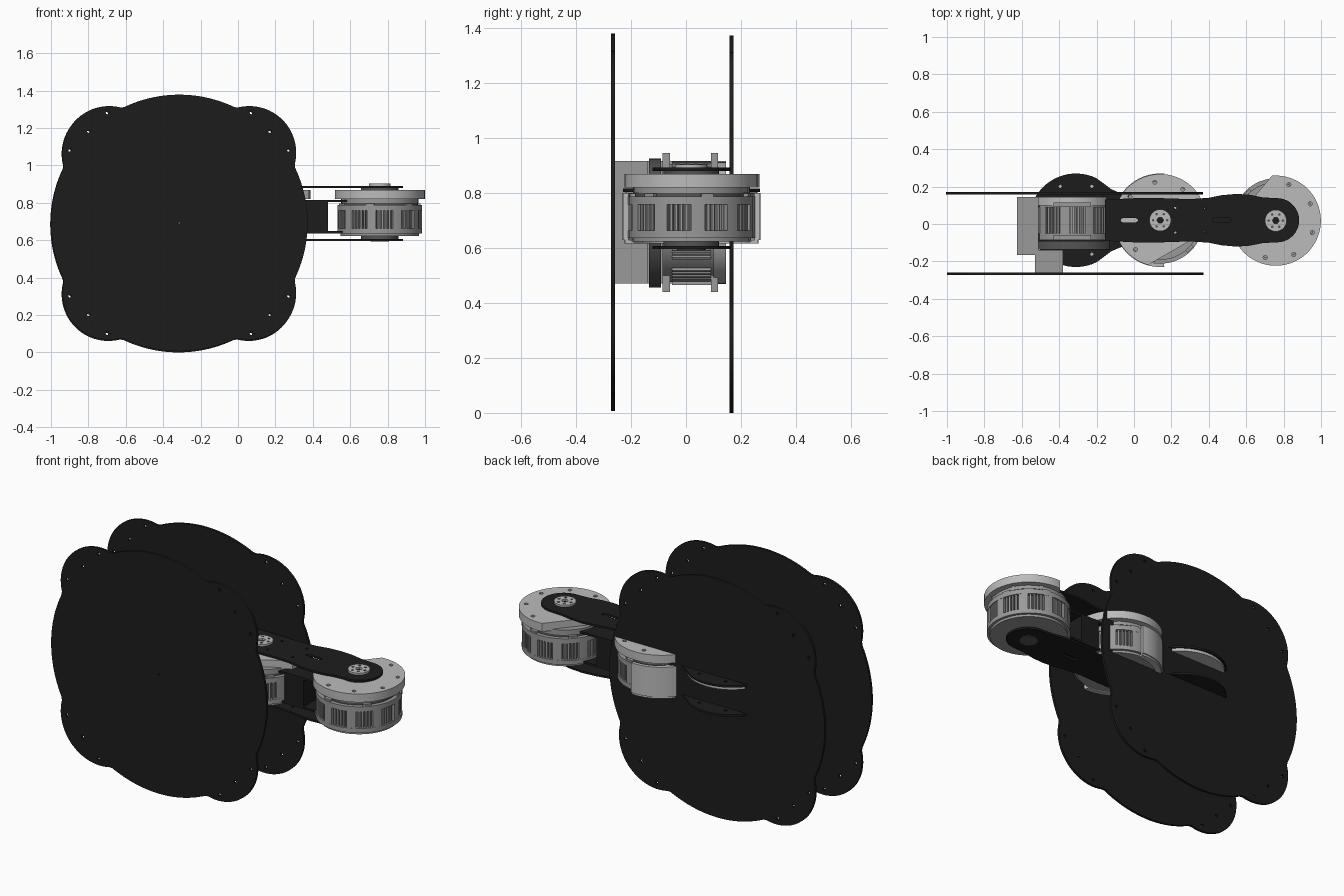
import bpy, bmesh
from math import sin, cos, pi, radians, sqrt

if "Cube" in bpy.data.objects:
    bpy.data.objects.remove(bpy.data.objects["Cube"])


def material(name, value):
    m = bpy.data.materials.new(name)
    m.use_nodes = True
    col = (value, value, value, 1)
    m.diffuse_color = col
    m.node_tree.nodes["Principled BSDF"].inputs["Base Color"].default_value = col
    return m


BLACK = material("carbon black", 0.012)
GUN = material("gunmetal", 0.09)
GREY = material("machined grey", 0.32)
LIGHT = material("light aluminium", 0.5)


def circle(cx, cy, r, n=48):
    return [(cx + r * cos(2 * pi * i / n), cy + r * sin(2 * pi * i / n)) for i in range(n)]


def sector(cx, cy, r0, r1, a0, a1, n=4):
    """Closed outline of a ring segment, angles in degrees."""
    angles = [radians(a0 + (a1 - a0) * i / n) for i in range(n + 1)]
    return ([(cx + r1 * cos(a), cy + r1 * sin(a)) for a in angles]
            + [(cx + r0 * cos(a), cy + r0 * sin(a)) for a in reversed(angles)])


def rect(x0, x1, y0, y1):
    return [(x0, y0), (x1, y0), (x1, y1), (x0, y1)]


def prism(name, loops, lo, hi, mat, axis="Z"):
    """Extrude outlines (inner outlines become holes) along z, or along y."""
    cu = bpy.data.curves.new(name, "CURVE")
    cu.dimensions, cu.fill_mode, cu.extrude = "2D", "BOTH", (hi - lo) / 2
    for loop in loops:
        s = cu.splines.new("POLY")
        s.points.add(len(loop) - 1)
        for p, (x, y) in zip(s.points, loop):
            p.co = (x, y, 0, 1)
        s.use_cyclic_u = True
    tmp = bpy.data.objects.new(name + "_outline", cu)
    bpy.context.collection.objects.link(tmp)
    dg = bpy.context.evaluated_depsgraph_get()
    me = bpy.data.meshes.new_from_object(tmp.evaluated_get(dg))
    bpy.data.objects.remove(tmp)
    bpy.data.curves.remove(cu)
    bm = bmesh.new()
    bm.from_mesh(me)
    bmesh.ops.remove_doubles(bm, verts=bm.verts, dist=0.0001)
    bmesh.ops.recalc_face_normals(bm, faces=bm.faces)
    bm.to_mesh(me)
    bm.free()
    me.shade_smooth()
    me.set_sharp_from_angle(angle=radians(30))
    me.materials.clear()
    me.materials.append(mat)
    ob = bpy.data.objects.new(name, me)
    bpy.context.collection.objects.link(ob)
    mid = (lo + hi) / 2
    if axis == "Y":
        ob.rotation_euler.x = pi / 2
        ob.location.y = mid
    else:
        ob.location.z = mid
    return ob


def box(name, x0, x1, y0, y1, z0, z1, mat):
    return prism(name, [rect(x0, x1, y0, y1)], z0, z1, mat)


# Two large body plates: a disc merged with four round corner lobes
def body_outline(cx, cz):
    pts = []
    for i in range(240):
        a = 2 * pi * i / 240
        u, v = abs(cos(a)), abs(sin(a))
        d = 0.375 * (u + v)
        disc = d * d - 2 * 0.375 ** 2 + 0.25 ** 2
        r = max(0.686, d + sqrt(disc) if disc > 0 else 0)
        pts.append((cx + r * cos(a), cz + r * sin(a)))
    return pts


def body_holes(cx, cz):
    return [circle(cx + sx * x, cz + sz * z, 0.009, 8)
            for sx in (-1, 1) for sz in (-1, 1)
            for x, z in ((0.385, 0.59), (0.485, 0.49), (0.585, 0.39))]


prism("front_body_plate", [body_outline(-0.314, 0.692), circle(-0.314, 0.692, 0.006, 8)]
      + body_holes(-0.314, 0.692), -0.272, -0.258, BLACK, "Y")
prism("rear_body_plate", [body_outline(-0.318, 0.686)] + body_holes(-0.318, 0.686),
      0.158, 0.172, BLACK, "Y")


# Hip motor lying between the body plates
HX, HZ = -0.33, 0.69
prism("hip_motor_body", [circle(HX, HZ, 0.215)], -0.085, 0.115, GREY, "Y")
prism("hip_motor_cover", [circle(HX, HZ, 0.222)], 0.1, 0.145, LIGHT, "Y")
prism("hip_motor_ring", [circle(HX, HZ, 0.235)], -0.135, -0.09, GUN, "Y")
for label, y in (("front", -0.085), ("rear", 0.09)):
    prism("hip_clamp_" + label, [rect(HX - 0.1, HX + 0.1, 0.44, 0.945)],
          y, y + 0.026, GREY, "Y")
prism("hip_motor_fins", [sector(HX, HZ, 0.2, 0.226, a + k * 5, a + k * 5 + 2.5, 1)
                         for a in range(0, 360, 36) for k in range(5)],
      -0.05, 0.09, GREY, "Y")
box("hip_mount_panel", -0.625, -0.51, -0.165, 0.145, 0.47, 0.915, GREY)
box("hip_mount_block", -0.53, -0.38, -0.258, -0.14, 0.47, 0.915, GREY)


# Arm plates, described by half widths along x and mirrored across the centre line
def strip(profile, cy=0.02):
    return ([(x, cy + h) for x, h in profile]
            + [(x, cy - h) for x, h in reversed(profile)])


lobe = [(-0.31 + 0.25 * cos(radians(a)), 0.25 * sin(radians(a))) for a in range(178, 58, -6)]
inner_arm = lobe + [(-0.12, 0.165), (-0.06, 0.14), (0, 0.123), (0.07, 0.118), (0.2, 0.115)]
tip = [(0.765 + 0.118 * cos(radians(a)), 0.118 * sin(radians(a))) for a in range(84, 0, -6)]
outer_arm = [(-0.155, 0.11), (0, 0.118), (0.15, 0.118), (0.3, 0.113), (0.4, 0.12), (0.47, 0.134),
             (0.55, 0.141), (0.62, 0.136), (0.69, 0.122)] + tip


def slot(x0, x1, cy=0.02, r=0.011):
    right = [(x1 + r * cos(radians(a)), cy + r * sin(radians(a))) for a in range(-90, 91, 30)]
    return right + [(x0 + x1 - x, 2 * cy - y) for x, y in right]


for label, z in (("upper", 0.803), ("lower", 0.636)):
    holes = [circle(-0.31 + 0.2 * cos(radians(a)), 0.02 + 0.2 * sin(radians(a)), 0.009, 8)
             for a in (65, 115, 245, 295)]
    prism(label + "_inner_arm_plate", [strip(inner_arm)] + holes, z, z + 0.012, BLACK)
    box(label + "_knee_plate", 0.3, 0.64, -0.09, 0.13, z, z + 0.012, BLACK)
for label, z in (("upper", 0.88), ("lower", 0.596)):
    screw = [circle(x, 0.02 + s * 0.065, 0.007, 8) for x in (0.22, 0.38) for s in (-1, 1)]
    prism(label + "_outer_arm_plate", [strip(outer_arm), slot(-0.06, 0.01), slot(0.43, 0.51)]
          + screw, z, z + 0.011, BLACK)
prism("hip_output_disc", [circle(-0.31, 0.02, 0.24)], 0.786, 0.803, LIGHT)
box("outer_arm_spacer", 0.36, 0.48, -0.09, 0.13, 0.636, 0.815, BLACK)
box("inner_arm_spacer", -0.12, -0.06, -0.09, 0.13, 0.636, 0.815, BLACK)


# Upright joint motors
def cut_disc(cx, cy, r, direction, dist):
    """Disc with one side trimmed straight."""
    half = 57 if dist < 0.16 else 45
    return [(cx + r * cos(radians(direction + half + i * (360 - 2 * half) / 60)),
             cy + r * sin(radians(direction + half + i * (360 - 2 * half) / 60)))
            for i in range(61)]


def motor(name, cx, cy, r, cut):
    prism(name + "_core", [circle(cx, cy, r - 0.022)], 0.63, 0.8, GUN)
    for part, z0, z1, rr in (("lower_band", 0.636, 0.662, r), ("upper_band", 0.758, 0.787, r),
                             ("base_step", 0.622, 0.636, r - 0.015)):
        prism(name + "_" + part, [circle(cx, cy, rr, 64)], z0, z1, GREY)
    pillars, fins = [], []
    for i in range(10):
        a = i * 36
        pillars.append(sector(cx, cy, r - 0.03, r - 0.001, a, a + 13, 3))
        fins += [sector(cx, cy, r - 0.03, r - 0.006, a + f, a + f + 2.6, 1)
                 for f in (15.5, 20.5, 25.5, 30.5)]
    prism(name + "_pillars", pillars, 0.66, 0.76, GREY)
    prism(name + "_fins", fins, 0.66, 0.76, GREY)
    # trimmed output flange with bolt holes
    bolts = [circle(cx + 0.205 * cos(radians(cut + a)), cy + 0.205 * sin(radians(cut + a)), 0.011, 10)
             for a in range(70, 300, 44)]
    prism(name + "_flange", [cut_disc(cx, cy, r + 0.015, cut, 0.17)] + bolts, 0.82, 0.868, LIGHT)
    prism(name + "_flange_seat", [circle(cx, cy, r - 0.02)], 0.8, 0.828, GREY)
    prism(name + "_tabs", [sector(cx, cy, r - 0.06, r - 0.005, a, a + 12, 2)
                           for a in range(10, 360, 60)], 0.787, 0.797, GREY)
    # bearing hubs through the arm plates
    prism(name + "_upper_collar", [circle(cx, cy, 0.1)], 0.866, 0.88, GUN)
    prism(name + "_upper_hub", [circle(cx, cy, 0.058), circle(cx, cy, 0.018, 6)],
          0.88, 0.902, LIGHT)
    prism(name + "_hub_screws", [circle(cx + 0.038 * cos(a * pi / 3), cy + 0.038 * sin(a * pi / 3),
                                        0.007, 8) for a in range(6)], 0.9, 0.904, GUN)
    prism(name + "_lower_collar", [circle(cx, cy, 0.1)], 0.607, 0.624, GUN)
    prism(name + "_lower_hub", [circle(cx, cy, 0.05)], 0.592, 0.607, GUN)


motor("elbow_motor", 0.14, 0.02, 0.232, 300)
motor("wrist_motor", 0.758, 0.018, 0.226, 140)

# Smooth guard wrapped around the inner half of the elbow motor
prism("elbow_guard", [sector(0.14, 0.02, 0.23, 0.25, 85, 275, 40)], 0.628, 0.8, LIGHT)
prism("elbow_guard_lip", [sector(0.14, 0.02, 0.21, 0.243, 85, 275, 40)], 0.616, 0.628, LIGHT)
